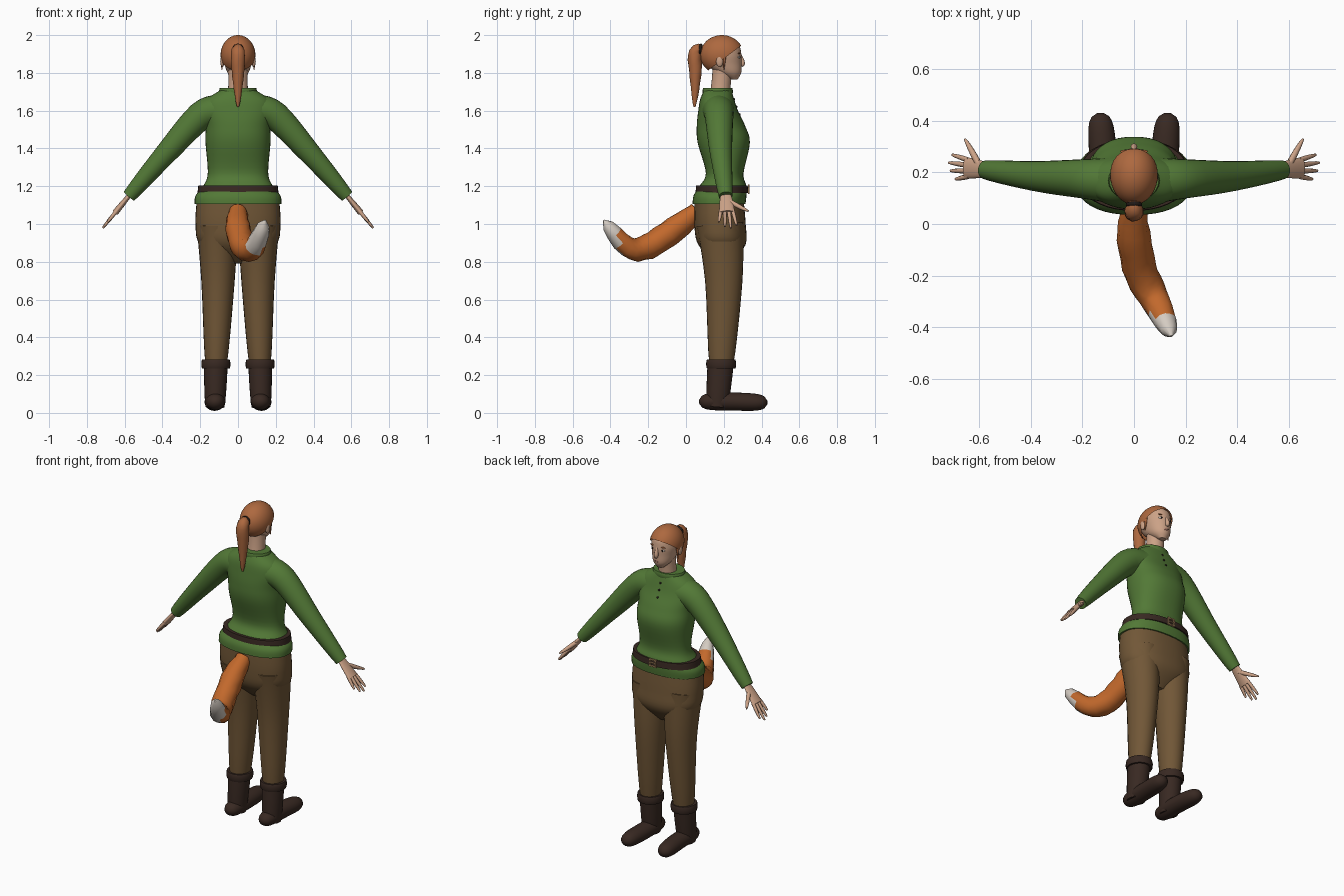
import bpy, bmesh, math, random
from mathutils import Vector, Matrix

random.seed(4)
cube = bpy.data.objects.get("Cube")
if cube:
    bpy.data.objects.remove(cube, do_unlink=True)

X, Y, Z = Vector((1, 0, 0)), Vector((0, 1, 0)), Vector((0, 0, 1))
parts = []


def material(name, *rgb):
    mat = bpy.data.materials.new(name)
    mat.use_nodes = True
    mat.diffuse_color = (*rgb, 1)
    shader = mat.node_tree.nodes["Principled BSDF"]
    shader.inputs["Base Color"].default_value = (*rgb, 1)
    shader.inputs["Roughness"].default_value = .8
    return mat


GREEN = material("green wool", .085, .19, .037)
BROWN = material("brown trousers", .165, .095, .038)
LEATHER = material("dark leather", .04, .022, .016)
HAIR = material("copper hair", .42, .14, .05)
FUR = material("orange fur", .54, .14, .025)
WHITE = material("white fur", .66, .6, .54)
SKIN = material("skin", .6, .36, .24)
BRASS = material("buckle metal", .45, .27, .13)
DARK = material("near black", .015, .01, .008)
LIPS = material("lips", .42, .17, .13)


def finish(name, bm, mat):
    bmesh.ops.recalc_face_normals(bm, faces=bm.faces)
    mesh = bpy.data.meshes.new(name)
    bm.to_mesh(mesh)
    bm.free()
    mesh.materials.append(mat)
    ob = bpy.data.objects.new(name, mesh)
    bpy.context.collection.objects.link(ob)
    parts.append(ob)
    return ob


def spline(points, steps):
    """Smooth curve through all the points."""
    points = [Vector(p) for p in points]
    padded = [points[0]] + points + [points[-1]]
    out = []
    for a, b, c, d in zip(padded, padded[1:], padded[2:], padded[3:]):
        for k in range(steps):
            t = k / steps
            out.append(b + (c - a) * t / 2 + (2 * a - 5 * b + 4 * c - d) * t * t / 2
                       + (3 * b - a - 3 * c + d) * t ** 3 / 2)
    return out + [points[-1]]


def bridge(name, frames, mat, segs=24, square=2, bump=0):
    """Closed skin over rings, each given by its centre and two half-axis vectors."""
    def power(value):
        return math.copysign(abs(value) ** (2 / square), value)

    bm = bmesh.new()
    rings = []
    for centre, u, v in frames:
        ring = []
        for k in range(segs):
            angle = math.tau * k / segs
            offset = u * power(math.cos(angle)) + v * power(math.sin(angle))
            ring.append(bm.verts.new(centre + offset * (1 + random.uniform(-bump, bump))))
        rings.append(ring)
    for low, high in zip(rings, rings[1:]):
        for k in range(segs):
            bm.faces.new((low[k - 1], low[k], high[k], high[k - 1]))
    bm.faces.new(rings[0])
    bm.faces.new(rings[-1])
    return finish(name, bm, mat)


def stack(name, rows, mat, **options):
    """Level rings from rows of height, y centre, half width, half depth."""
    frames = [(Vector((0, y, z)), X * width, Y * depth) for z, y, width, depth in spline(rows, 5)]
    return bridge(name, frames, mat, **options)


def sweep(name, points, radius, mat, ref=X, aspect=1, steps=5, **options):
    """Tube along a path; radius is a function of the fraction travelled."""
    path = spline(points, steps)
    last = len(path) - 1
    frames = []
    for i, centre in enumerate(path):
        along = (path[min(i + 1, last)] - path[max(i - 1, 0)]).normalized()
        u = (ref - along * ref.dot(along)).normalized()
        r = radius(i / last)
        frames.append((centre, u * r, along.cross(u) * r * aspect))
    return bridge(name, frames, mat, **options)


def taper(start, end, bulge=0):
    return lambda t: start + (end - start) * t + bulge * math.sin(math.pi * t)


def capsule(size):
    return lambda t: size * max(.05, 1 - abs(2 * t - 1) ** 4) ** .5


def ball(name, loc, size, mat, segs=16):
    bm = bmesh.new()
    place = Matrix.Translation(loc) @ Matrix.Diagonal((*size, 1))
    bmesh.ops.create_uvsphere(bm, u_segments=segs, v_segments=segs // 2 + 2, radius=1, matrix=place)
    return finish(name, bm, mat)


def box(name, loc, size, mat):
    bm = bmesh.new()
    place = Matrix.Translation(loc) @ Matrix.Diagonal((*size, 1))
    bmesh.ops.create_cube(bm, size=1, matrix=place)
    return finish(name, bm, mat)


# Sweater body, collar and buttons
sweater = stack("sweater", [
    (1.105, .175, .23, .14), (1.15, .18, .225, .14), (1.2, .195, .185, .125), (1.27, .205, .16, .1),
    (1.43, .2, .172, .138), (1.52, .185, .172, .128), (1.6, .17, .185, .105),
    (1.66, .165, .165, .09), (1.71, .168, .09, .072)], GREEN, segs=40, square=2.3)
sweep("collar", [(0, .168, 1.69), (0, .168, 1.72)], taper(.098, .096, .003), GREEN, aspect=.8)
bpy.context.view_layer.update()
for z in (1.66, 1.62, 1.58):
    chest = sweater.ray_cast(Vector((0, 2, z)), -Y)[1]
    ball("button", chest, (.007, .005, .007), DARK, segs=10)

# Belt and open square buckle
sweep("belt", [(0, .19, 1.164), (0, .19, 1.203)], taper(.215, .21), LEATHER, aspect=.65, segs=40, square=2.2)
buckle = Vector((0, .332, 1.184))
for sign in (1, -1):
    box("buckle_rail", buckle + Z * .02 * sign, (.05, .01, .008), BRASS)
    box("buckle_post", buckle + X * .02 * sign, (.008, .01, .048), BRASS)
box("buckle_pin", buckle, (.03, .01, .006), BRASS)

# Trousers seat
stack("trousers_seat", [(1.13, .175, .218, .13), (1, .18, .225, .136), (.89, .19, .2, .125), (.79, .2, .05, .04)],
      BROWN, segs=40, square=2.3)

for s, side in ((1, "left_"), (-1, "right_")):
    def limb(name, points, radius, mat, **options):
        return sweep(side + name, [(s * x, y, z) for x, y, z in points], radius, mat, **options)

    def feature(name, loc, size, mat):
        return ball(side + name, (s * loc[0], *loc[1:]), size, mat)

    # Legs and boots
    limb("trouser_leg", [(.11, .18, 1), (.106, .2, .7), (.116, .187, .26)], taper(.112, .057, .004), BROWN, aspect=1.12)
    limb("boot_shaft", [(.117, .184, .27), (.122, .165, .03)], taper(.063, .05, .003), LEATHER, aspect=1.1)
    limb("boot_cuff", [(.117, .186, .235), (.117, .186, .282)], taper(.073, .073, .004), LEATHER, aspect=1.03)
    limb("boot_foot", [(.12, .07, .06), (.12, .25, .06), (.132, .43, .054)], capsule(.053), LEATHER, aspect=.9, steps=8)

    # Sleeves, palms, fingers and thumbs
    limb("sleeve", [(.1, .17, 1.6), (.2, .175, 1.57), (.38, .185, 1.375), (.577, .21, 1.147)],
         taper(.088, .036, .006), GREEN, ref=Y)
    wrist, knuckles = Vector((.56, .21, 1.17)), Vector((.65, .217, 1.06))
    limb("palm", [wrist, knuckles], taper(.022, .042, .004), SKIN, ref=Y, aspect=.4)
    reach = (knuckles - wrist).normalized()
    for i, length in enumerate((.08, .11, .12, .1)):
        spread = i - 1.5
        base = knuckles + Y * .021 * spread - reach * .015
        tip = base + reach * length + Y * .01 * spread
        limb("finger", [base, tip], taper(.01, .005, .002), SKIN, ref=Y, segs=8)
    limb("thumb", [(.595, .22, 1.125), (.63, .285, 1.09), (.655, .33, 1.068)], taper(.013, .004, .003), SKIN, segs=8)

    # Ears, eyes, brows and loose locks
    feature("ear", (.083, .178, 1.862), (.011, .019, .031), SKIN)
    feature("eye", (.033, .275, 1.883), (.014, .012, .007), WHITE)
    feature("iris", (.033, .284, 1.883), (.006, .005, .006), DARK)
    feature("brow", (.034, .281, 1.903), (.02, .006, .004), HAIR)
    limb("lock", [(.08, .205, 1.9), (.086, .2, 1.815)], taper(.01, .002), HAIR, segs=8)

# Neck, head and face
sweep("neck", [(0, .18, 1.68), (0, .195, 1.84)], taper(.055, .055, -.004), SKIN)
stack("head", [(1.765, .255, .022, .018), (1.8, .228, .055, .064), (1.85, .2, .072, .094),
               (1.9, .19, .081, .103), (1.95, .19, .07, .088), (1.985, .19, .02, .028)], SKIN, segs=32)
sweep("nose", [(0, .285, 1.9), (0, .299, 1.853), (0, .291, 1.838)], taper(.006, .008, .006), SKIN, segs=12)
for z in (1.817, 1.809):
    ball("lip", (0, .284, z), (.022, .011, .005), LIPS)

# Hair cap trimmed along a sloping hairline
hair = bmesh.new()
bmesh.ops.create_uvsphere(hair, u_segments=36, v_segments=24, radius=1,
                          matrix=Matrix.Translation((0, .19, 1.895)) @ Matrix.Diagonal((.092, .115, .105, 1)))
bmesh.ops.bisect_plane(hair, geom=hair.verts[:] + hair.edges[:] + hair.faces[:], plane_co=(0, .1, 1.8),
                       plane_no=(0, -.6, .8), clear_inner=True)
finish("hair_cap", hair, HAIR)

# Ponytail and tie
sweep("ponytail", [(0, .1, 1.92), (0, .05, 1.91), (0, .05, 1.78), (0, .045, 1.62)],
      lambda t: .037 * math.sin(math.pi * (.1 + .85 * t) ** .9), HAIR, segs=18, bump=.06)
sweep("hair_tie", [(0, .082, 1.922), (0, .066, 1.925)], taper(.026, .026, .006), DARK, segs=16)

# Bushy tail with a white tip
tail = sweep("tail", [(0, .06, 1.07), (0, -.06, .975), (.03, -.2, .88), (.09, -.31, .88), (.145, -.435, 1.02)],
             lambda t: .068 * min(1, .65 + 1.6 * t) * max(.004, 1 - t ** 4) ** .5, FUR, segs=12, steps=4, bump=.06)
tail.data.materials.append(WHITE)
for face in tail.data.polygons:
    face.material_index = int(face.center.y < -.345)

# Smooth shading with sharp edges kept
bpy.ops.object.select_all(action="DESELECT")
for ob in parts:
    ob.select_set(True)
bpy.context.view_layer.objects.active = sweater
bpy.ops.object.shade_smooth_by_angle(angle=math.radians(45))
